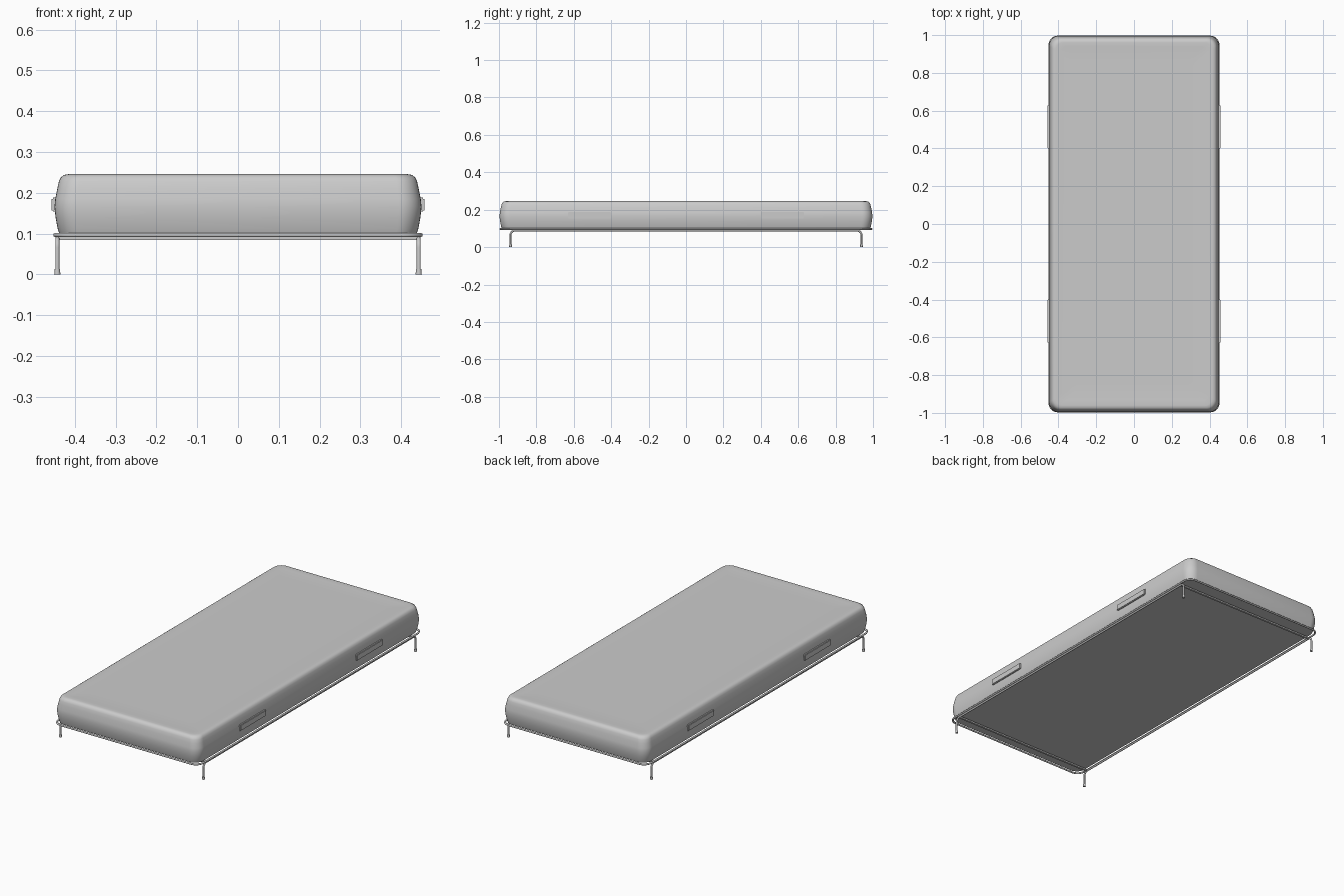
import bpy, bmesh, math
from mathutils import Vector

cube = bpy.data.objects.get("Cube")
if cube:
    bpy.data.objects.remove(cube, do_unlink=True)


def material(name, rgb):
    mat = bpy.data.materials.new(name)
    mat.use_nodes = True
    mat.diffuse_color = (*rgb, 1)
    mat.node_tree.nodes["Principled BSDF"].inputs["Base Color"].default_value = (*rgb, 1)
    return mat


grey = material("light grey", (0.6, 0.6, 0.6))


def finish(name, bm, angle=40):
    bmesh.ops.recalc_face_normals(bm, faces=bm.faces)
    mesh = bpy.data.meshes.new(name)
    bm.to_mesh(mesh)
    bm.free()
    mesh.materials.append(grey)
    obj = bpy.data.objects.new(name, mesh)
    bpy.context.collection.objects.link(obj)
    bpy.ops.object.select_all(action='DESELECT')
    obj.select_set(True)
    bpy.context.view_layer.objects.active = obj
    bpy.ops.object.shade_smooth_by_angle(angle=math.radians(angle))
    return obj


def rounded_rect(hx, hy, r, z, steps=8):
    pts = []
    for q, (sx, sy) in enumerate([(1, 1), (-1, 1), (-1, -1), (1, -1)]):
        for i in range(steps + 1):
            a = math.pi / 2 * (q + i / steps)
            pts.append(Vector((sx * (hx - r) + r * math.cos(a),
                               sy * (hy - r) + r * math.sin(a), z)))
    return pts


def tube(name, path, radius, closed=False, sides=10):
    bm = bmesh.new()
    rings, n = [], len(path)
    for i, p in enumerate(path):
        a = path[(i - 1) % n] if closed or i else p
        b = path[(i + 1) % n] if closed or i < n - 1 else p
        t = (b - a).normalized()
        ref = Vector((0, 0, 1)) if closed else Vector((1, 0, 0))
        u = t.cross(ref).normalized()
        v = t.cross(u)
        rings.append([bm.verts.new(p + radius * (u * math.cos(k * math.tau / sides)
                                                 + v * math.sin(k * math.tau / sides)))
                      for k in range(sides)])
    for i in range(n if closed else n - 1):
        r0, r1 = rings[i], rings[(i + 1) % n]
        for k in range(sides):
            m = (k + 1) % sides
            bm.faces.new((r0[k], r0[m], r1[m], r1[k]))
    if not closed:
        bm.faces.new(rings[0])
        bm.faces.new(rings[-1])
    return finish(name, bm)


# Mattress: stacked rounded outlines (inset from the widest line, height)
profile = [(0.012, 0.1), (0.008, 0.112), (0.003, 0.138), (0, 0.165), (0.002, 0.185),
           (0.007, 0.21), (0.011, 0.228), (0.016, 0.238), (0.024, 0.244),
           (0.036, 0.246), (0.06, 0.244), (0.15, 0.244)]
bm = bmesh.new()
rings = [[bm.verts.new(p) for p in rounded_rect(0.45 - d, 0.997 - d, max(0.055 - d * 0.4, 0.02), z)]
         for d, z in profile]
for r0, r1 in zip(rings, rings[1:]):
    for k in range(len(r0)):
        m = (k + 1) % len(r0)
        bm.faces.new((r0[k], r0[m], r1[m], r1[k]))
bm.faces.new(rings[0])
bm.faces.new(rings[-1])
finish("mattress", bm, 60)

# Strap handles, two on each long side
for sx, side in ((1, "left"), (-1, "right")):
    for sy, end in ((1, "back"), (-1, "front")):
        bm = bmesh.new()
        bmesh.ops.create_cube(bm, size=1)
        bmesh.ops.scale(bm, vec=(0.016, 0.23, 0.034), verts=bm.verts)
        bmesh.ops.bevel(bm, geom=bm.edges[:], offset=0.003, segments=2, affect='EDGES')
        bmesh.ops.translate(bm, vec=(sx * 0.449, sy * 0.515, 0.171), verts=bm.verts)
        finish(f"{side}_{end}_handle", bm)

# Upper frame ring
tube("frame_ring", rounded_rect(0.448, 0.992, 0.045, 0.0965), 0.005, closed=True)

# Side rails, bent down at both ends into legs
half = [Vector((0, 0.938, 0))]
for i in range(9):
    a = math.pi / 2 * i / 8
    half.append(Vector((0, 0.916 + 0.022 * math.cos(a), 0.066 + 0.022 * math.sin(a))))
path = half + [Vector((0, -p.y, p.z)) for p in reversed(half)]
for sx, side in ((1, "left"), (-1, "right")):
    x = sx * 0.443
    tube(f"{side}_rail_and_legs", [p + Vector((x, 0, 0)) for p in path], 0.0052)
    for sy, end in ((1, "back"), (-1, "front")):
        bm = bmesh.new()
        bmesh.ops.create_cone(bm, cap_ends=True, segments=12, radius1=0.0075, radius2=0.0068, depth=0.013)
        bmesh.ops.translate(bm, vec=(x, sy * 0.938, 0.0065), verts=bm.verts)
        finish(f"{side}_{end}_foot", bm)

# Cross bars under both ends
for sy, end in ((1, "back"), (-1, "front")):
    bm = bmesh.new()
    bmesh.ops.create_cube(bm, size=1)
    bmesh.ops.scale(bm, vec=(0.886, 0.012, 0.008), verts=bm.verts)
    bmesh.ops.translate(bm, vec=(0, sy * 0.916, 0.088), verts=bm.verts)
    finish(f"{end}_cross_bar", bm)
